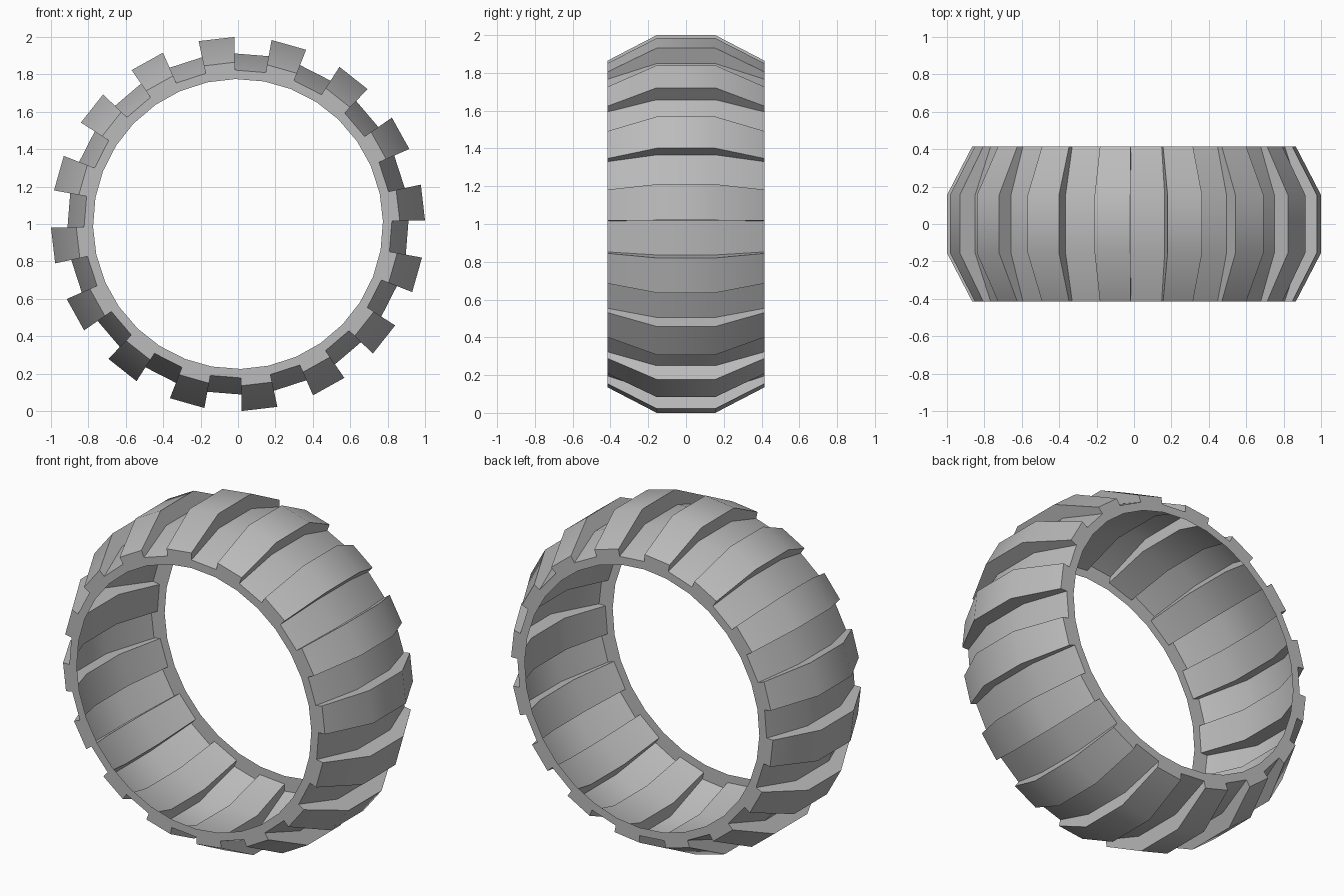
import bpy
import bmesh
from math import cos, sin, radians

cube = bpy.data.objects.get("Cube")
if cube:
    bpy.data.objects.remove(cube, do_unlink=True)

LUGS = 16
PITCH = 360 / LUGS
LUG_START, LUG_SPAN = 1.15, 11.0
# Half profiles across the tread: (depth, radius)
LUG = [(-0.415, 0.775), (-0.415, 0.865), (-0.155, 1.0)]
GROOVE = [(-0.415, 0.775), (-0.415, 0.823), (-0.155, 0.912)]

grey = bpy.data.materials.new("rubber grey")
grey.use_nodes = True
colour = (0.5, 0.5, 0.5, 1)
grey.diffuse_color = colour
grey.node_tree.nodes["Principled BSDF"].inputs["Base Color"].default_value = colour


def both_sides(half):
    return half + [(-y, r) for y, r in reversed(half)]


def ring_row(bm, profile, degrees):
    a = radians(degrees)
    return [bm.verts.new((r * cos(a), y, 1 + r * sin(a))) for y, r in profile]


def bridge(bm, row_a, row_b):
    for i in range(len(row_a) - 1):
        bm.faces.new((row_a[i], row_a[i + 1], row_b[i + 1], row_b[i]))


# Open tyre shell: alternating raised lugs and grooves joined by radial steps
bm = bmesh.new()
lug, groove = both_sides(LUG), both_sides(GROOVE)
rows = []
for k in range(LUGS):
    start = LUG_START + k * PITCH
    end = start + LUG_SPAN
    rows += [ring_row(bm, groove, start), ring_row(bm, lug, start),
             ring_row(bm, lug, end), ring_row(bm, groove, end)]
for i, row in enumerate(rows):
    bridge(bm, row, rows[(i + 1) % len(rows)])

# Merge the shared bead edge and drop the collapsed step faces there
bmesh.ops.remove_doubles(bm, verts=bm.verts[:], dist=0.0001)
bmesh.ops.dissolve_degenerate(bm, edges=bm.edges[:], dist=0.0001)
bmesh.ops.recalc_face_normals(bm, faces=bm.faces[:])
# Make the tread face outwards
top = max(bm.faces, key=lambda f: f.calc_center_median().z)
top.normal_update()
if top.normal.z < 0:
    bmesh.ops.reverse_faces(bm, faces=bm.faces[:])

mesh = bpy.data.meshes.new("tyre")
bm.to_mesh(mesh)
bm.free()
mesh.materials.append(grey)
tyre = bpy.data.objects.new("tyre", mesh)
bpy.context.collection.objects.link(tyre)

# Soft shoulders, crisp lug edges
bpy.ops.object.select_all(action="DESELECT")
tyre.select_set(True)
bpy.context.view_layer.objects.active = tyre
bpy.ops.object.shade_smooth_by_angle(angle=radians(30))
